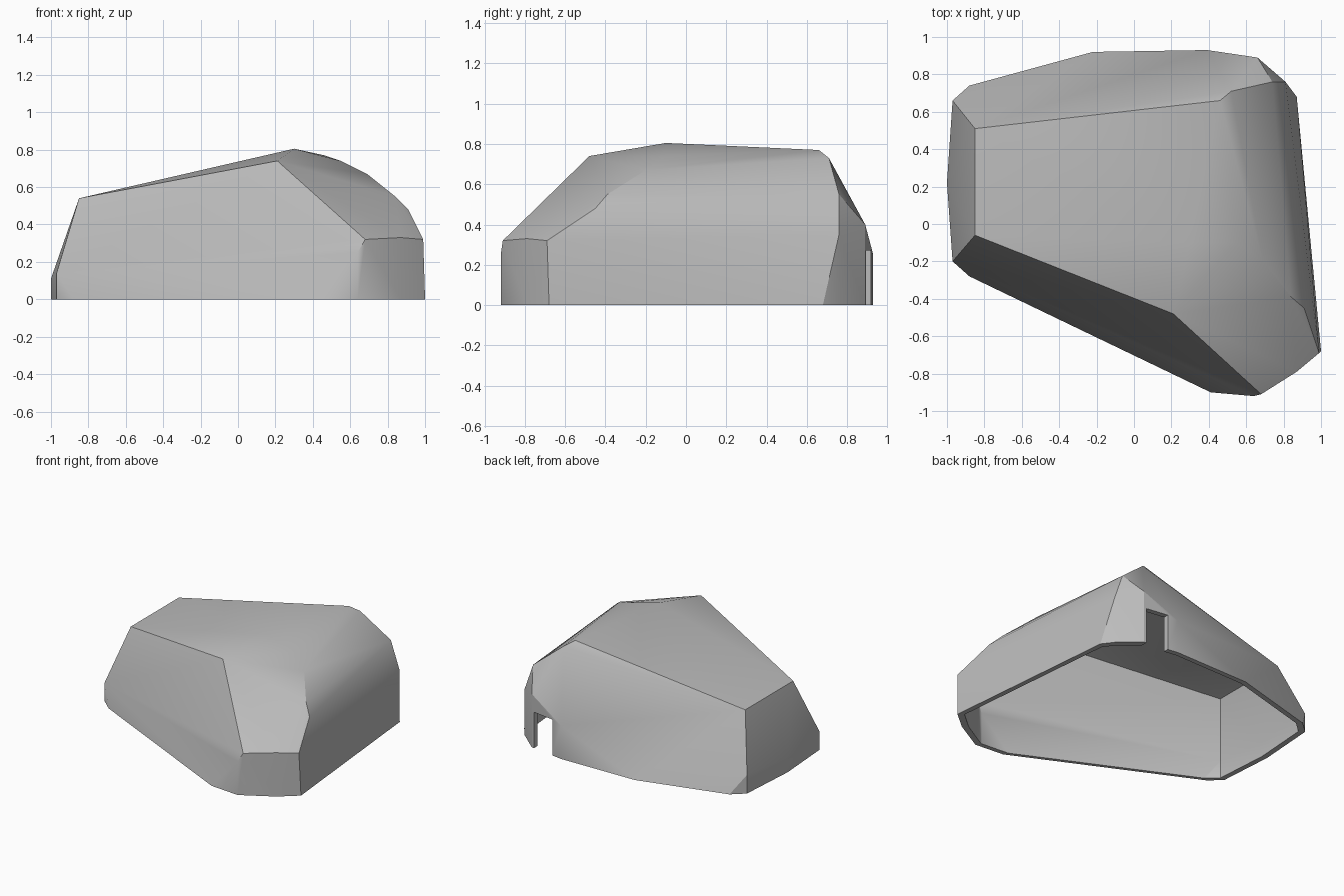
import bpy
import bmesh
import math

if "Cube" in bpy.data.objects:
    bpy.data.objects.remove(bpy.data.objects["Cube"], do_unlink=True)

stone = bpy.data.materials.new("stone grey")
stone.use_nodes = True
grey = (0.5, 0.5, 0.5, 1)
stone.diffuse_color = grey
stone.node_tree.nodes["Principled BSDF"].inputs["Base Color"].default_value = grey

# Footprint on the ground
base = [(-1, .22), (-.97, .66), (-.88, .74), (-.22, .92), (.39, .93), (.66, .89),
        (.81, .76), (.87, .68), (1, -.68), (.87, -.79), (.64, -.92), (.41, -.9),
        (-.88, -.28), (-.97, -.2)]

# Corners of the upper facets
crown = [(-.85, .51, .54), (-.85, -.06, .54), (.21, -.48, .74), (.3, -.1, .805), (.46, .66, .77),
         (.52, .71, .73)]
side = [(.55, -.1, .74), (.69, -.2, .67), (.84, -.39, .55), (.91, -.45, .48), (.74, .76, .55)]
corner = [(.68, -.91, .32), (.64, -.92, .25), (.87, -.79, .33), (.99, -.69, .32)]
back = [(.39, .93, .25), (.66, .89, .4), (.81, .76, .35)]
end = [(-1, .22, .11), (-.97, .66, .14), (-.97, -.2, .14)]


def hull(name, points):
    """Faceted solid wrapped around the points."""
    bm = bmesh.new()
    for p in points:
        bm.verts.new(p)
    res = bmesh.ops.convex_hull(bm, input=bm.verts)
    loose = {v for v in res["geom_interior"] + res["geom_unused"]
             if isinstance(v, bmesh.types.BMVert)}
    bmesh.ops.delete(bm, geom=list(loose), context='VERTS')
    bmesh.ops.dissolve_limit(bm, angle_limit=math.radians(1), verts=bm.verts, edges=bm.edges)
    bmesh.ops.recalc_face_normals(bm, faces=bm.faces)
    mesh = bpy.data.meshes.new(name)
    bm.to_mesh(mesh)
    bm.free()
    ob = bpy.data.objects.new(name, mesh)
    bpy.context.collection.objects.link(ob)
    mesh.materials.append(stone)
    return ob


def cut(target, cutter):
    mod = target.modifiers.new("cut", 'BOOLEAN')
    mod.object = cutter
    mod.operation = 'DIFFERENCE'
    mod.solver = 'EXACT'
    bpy.context.view_layer.objects.active = target
    bpy.ops.object.modifier_apply(modifier=mod.name)
    bpy.data.objects.remove(cutter, do_unlink=True)


# Outer stone and the hollow inside it
upper = crown + side + corner + back + end
rock = hull("rock_shell", [(x, y, 0) for x, y in base] + upper)
k = .96
inner = [(x * k, y * k, z * k) for x, y, z in upper]
inner += [(x * k, y * k, z) for x, y in base for z in (0, -.1)]
cut(rock, hull("hollow", inner))

# Cable notch through the back wall
cut(rock, hull("notch", [(x, y, z) for x in (.47, .64) for y in (.78, 1.1) for z in (-.1, .27)]))

bpy.ops.object.select_all(action='DESELECT')
rock.select_set(True)
bpy.context.view_layer.objects.active = rock
bpy.ops.object.shade_smooth_by_angle(angle=math.radians(30))
